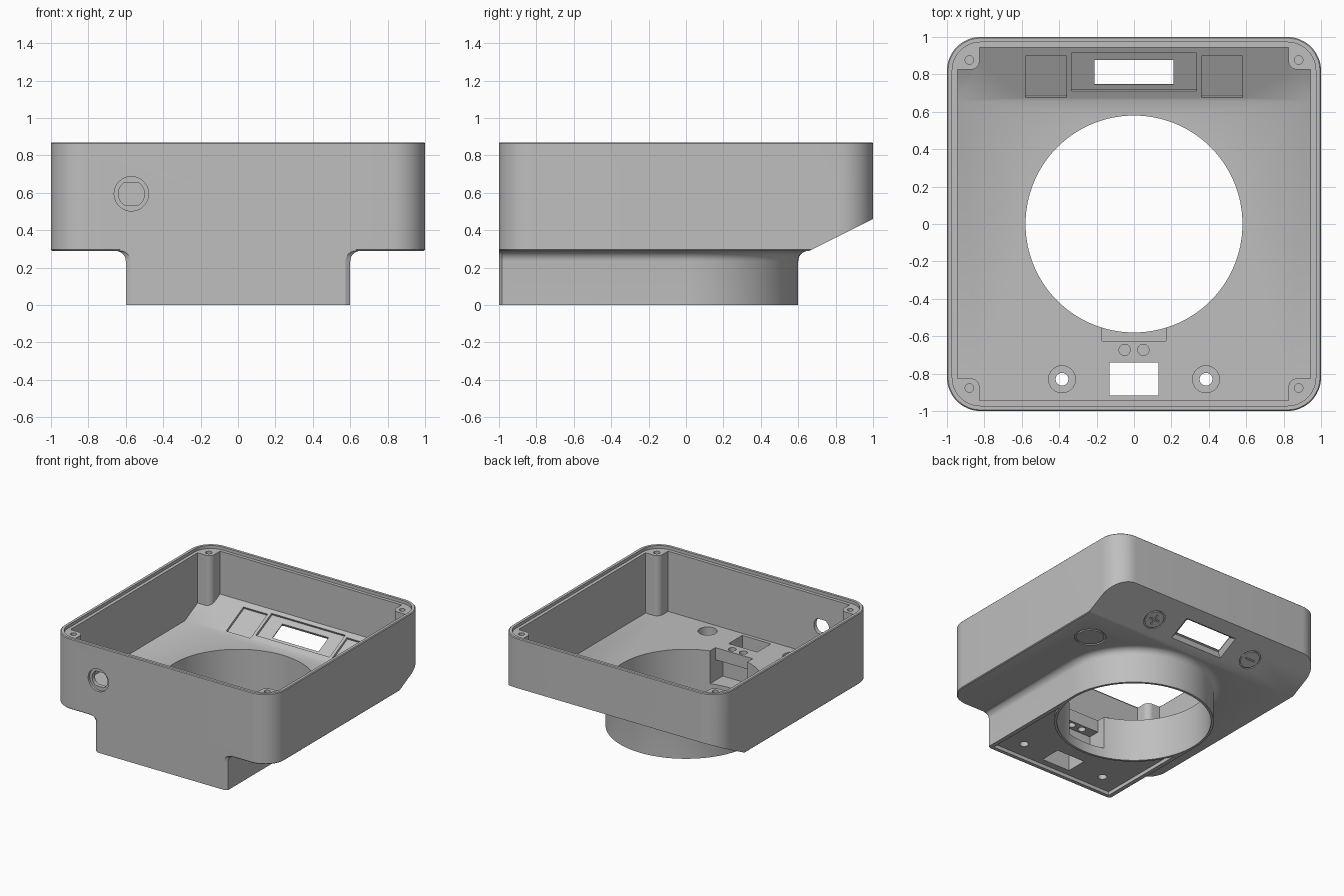
import bpy, bmesh, math
from math import sin, cos, pi

old = bpy.data.objects.get("Cube")
if old:
    bpy.data.objects.remove(old, do_unlink=True)

grey = bpy.data.materials.new("matte grey")
grey.use_nodes = True
colour = (0.52, 0.52, 0.52, 1)
grey.diffuse_color = colour
grey.node_tree.nodes["Principled BSDF"].inputs["Base Color"].default_value = colour


# Helpers
def loft(name, loops):
    """Closed solid skinned through loops with equal point counts."""
    bm = bmesh.new()
    rings = [[bm.verts.new(p) for p in loop] for loop in loops]
    n = len(rings[0])
    for a, b in zip(rings, rings[1:]):
        for i in range(n):
            j = (i + 1) % n
            bm.faces.new((a[i], a[j], b[j], b[i]))
    bm.faces.new(rings[0][::-1])
    bm.faces.new(rings[-1])
    bmesh.ops.recalc_face_normals(bm, faces=bm.faces)
    mesh = bpy.data.meshes.new(name)
    bm.to_mesh(mesh)
    bm.free()
    mesh.materials.append(grey)
    obj = bpy.data.objects.new(name, mesh)
    bpy.context.collection.objects.link(obj)
    return obj


def at(pts, z):
    return [(x, y, z) for x, y in pts]


def prism(name, pts, z0, z1):
    return loft(name, [at(pts, z0), at(pts, z1)])


def rect(hx, hy, x=0, y=0):
    return [(x - hx, y - hy), (x + hx, y - hy), (x + hx, y + hy), (x - hx, y + hy)]


def rounded(h, r, x=0, y=0, n=12):
    pts = []
    for q, (sx, sy) in enumerate([(1, 1), (-1, 1), (-1, -1), (1, -1)]):
        for i in range(n + 1):
            a = (q + i / n) * pi / 2
            pts.append((x + sx * (h - r) + r * cos(a), y + sy * (h - r) + r * sin(a)))
    return pts


def circle(r, x=0, y=0, n=32):
    return [(x + r * cos(2 * pi * i / n), y + r * sin(2 * pi * i / n)) for i in range(n)]


def combine(target, tool, op="DIFFERENCE"):
    mod = target.modifiers.new("combine", "BOOLEAN")
    mod.operation, mod.solver, mod.object = op, "EXACT", tool
    bpy.context.view_layer.update()
    bpy.context.view_layer.objects.active = target
    bpy.ops.object.modifier_apply(modifier=mod.name)
    bpy.data.objects.remove(tool, do_unlink=True)
    return target


def ring(r):
    return combine(prism("ring_cutter", circle(r), -0.01, 0.01),
                   prism("ring_core", circle(r * 0.88), -0.1, 0.1))


# Main dimensions
TOP, UNDER, FLOOR, FOLD = 0.87, 0.29, 0.35, 0.66
TILT = math.atan(0.5)


def on_slope(tool, x, y, base):
    """Lay a cutter on the sloped rear floor."""
    tool.location = (x, y, base + (y - FOLD) * 0.5)
    tool.rotation_euler = (TILT, 0, 0)
    return tool


# Outer shell with small edge bevels and a sloped rear underside
edge = 0.006
housing = loft("housing", [at(rounded(1 - d, 0.18 - d), z) for z, d in
               ((UNDER, edge), (UNDER + edge, 0), (TOP - edge, 0), (TOP, edge))])
wedge = [(FOLD, UNDER), (1.06, 0.49), (1.06, 0.1), (FOLD, 0.1)]
combine(housing, loft("wedge_cutter", [[(x, y, z) for y, z in wedge] for x in (-2, 2)]))


# U-shaped neck, flaring into the underside
def neck_outline(d):
    r = 0.6 + d
    arc = [(r * cos(pi * i / 64), r * sin(pi * i / 64)) for i in range(65)]
    return arc + [(-r, -0.985), (0.025 - r, -1), (r - 0.025, -1), (r, -0.985)]


fillet = 0.055
levels = [(0, 0)]
for i in range(9):
    a = i / 8 * pi / 2
    levels.append((UNDER - fillet * (1 - sin(a)), fillet * (1 - cos(a))))
levels.append((UNDER + 0.02, fillet))
neck = loft("neck", [at(neck_outline(d), z) for z, d in levels])
combine(housing, neck, "UNION")

# Inner cavity, leaving four corner posts
profile = [(-0.945, FLOOR), (FOLD, FLOOR), (0.945, FLOOR + 0.1425), (0.945, 1), (-0.945, 1)]
cavity = loft("cavity", [[(x, y, z) for y, z in profile] for x in (-0.945, 0.945)])
corners = [(sx, sy) for sx in (-1, 1) for sy in (-1, 1)]
for sx, sy in corners:
    combine(cavity, prism("corner_post", rounded(0.15, 0.05, sx * 0.975, sy * 0.975), 0, 2))
combine(housing, cavity)

# Lid ledge and post screw holes
combine(housing, prism("lid_ledge", rounded(0.972, 0.152), TOP - 0.025, 1))
for sx, sy in corners:
    combine(housing, prism("post_hole", circle(0.023, sx * 0.88, sy * 0.877), 0.65, 1))

# Recessed underside plate of the neck, then the large bore
recess = prism("neck_recess", rect(0.565, 0.485, 0, -0.485), -0.1, 0.03)
combine(recess, prism("bore_wall", circle(0.6, n=128), -0.2, 0.2))
combine(housing, recess)
combine(housing, prism("bore", circle(0.58, n=128), -0.1, 0.6))

# Contact pocket opening into the bore, with two pin holes in its ledge
combine(housing, prism("contact_pocket", rect(0.17, 0.11, 0, -0.61), 0.08, 0.25))
combine(housing, prism("contact_notch", rect(0.17, 0.07, 0, -0.555), 0.2, 0.5))
for x in (-0.05, 0.05):
    combine(housing, prism("pin_hole", circle(0.03, x, -0.673), 0.2, 0.5))

# Cable slot and counterbored mounting holes
combine(housing, prism("cable_slot", rect(0.13, 0.088, 0, -0.828), -0.1, 0.5))
for x in (-0.385, 0.385):
    combine(housing, prism("counterbore", circle(0.072, x, -0.83), 0.09, 0.5))
    combine(housing, prism("mount_hole", circle(0.034, x, -0.83), -0.1, 0.2))

# Front socket: round recess and a flat-sided hole through the wall
for r, flat, depth in ((0.092, 1, -0.98), (0.07, 0.06, -0.9)):
    pts = [(x - 0.57, max(-flat, min(flat, z)) + 0.595) for x, z in circle(r, n=48)]
    combine(housing, loft("socket_cutter", [[(x, y, z) for x, z in pts] for y in (-1.1, depth)]))

# Rear slope: display pocket, two button pockets, window with bezel
combine(housing, on_slope(prism("display_pocket", rect(0.335, 0.114), -0.018, 0.05),
                          0, 0.812, FLOOR))
for x in (-0.47, 0.47):
    combine(housing, on_slope(prism("button_pocket", rect(0.11, 0.125), -0.018, 0.05),
                              x, 0.787, FLOOR))
combine(housing, on_slope(prism("window_cutter", rect(0.21, 0.073), -0.1, 0.1),
                          0, 0.815, UNDER + 0.03))
combine(housing, on_slope(loft("bezel_cutter", [at(rect(0.25, 0.11), -0.01),
                                                at(rect(0.21, 0.073), 0.028)]),
                          0, 0.815, UNDER))

# Engraved button rings with bars on the outer slope
for x in (-0.47, 0.47):
    combine(housing, on_slope(ring(0.085), x, 0.8, UNDER))
    combine(housing, on_slope(prism("bar", rect(0.045, 0.007), -0.01, 0.01), x, 0.8, UNDER))
combine(housing, on_slope(prism("cross_bar", rect(0.007, 0.045), -0.01, 0.01), 0.47, 0.8, UNDER))

# Engraved round mark on the flat underside
mark = ring(0.12)
mark.location = (0.75, 0.38, UNDER)
combine(housing, mark)

# Smooth shading with crisp edges
bpy.ops.object.select_all(action="DESELECT")
housing.select_set(True)
bpy.context.view_layer.objects.active = housing
bpy.ops.object.shade_smooth_by_angle(angle=math.radians(30))
